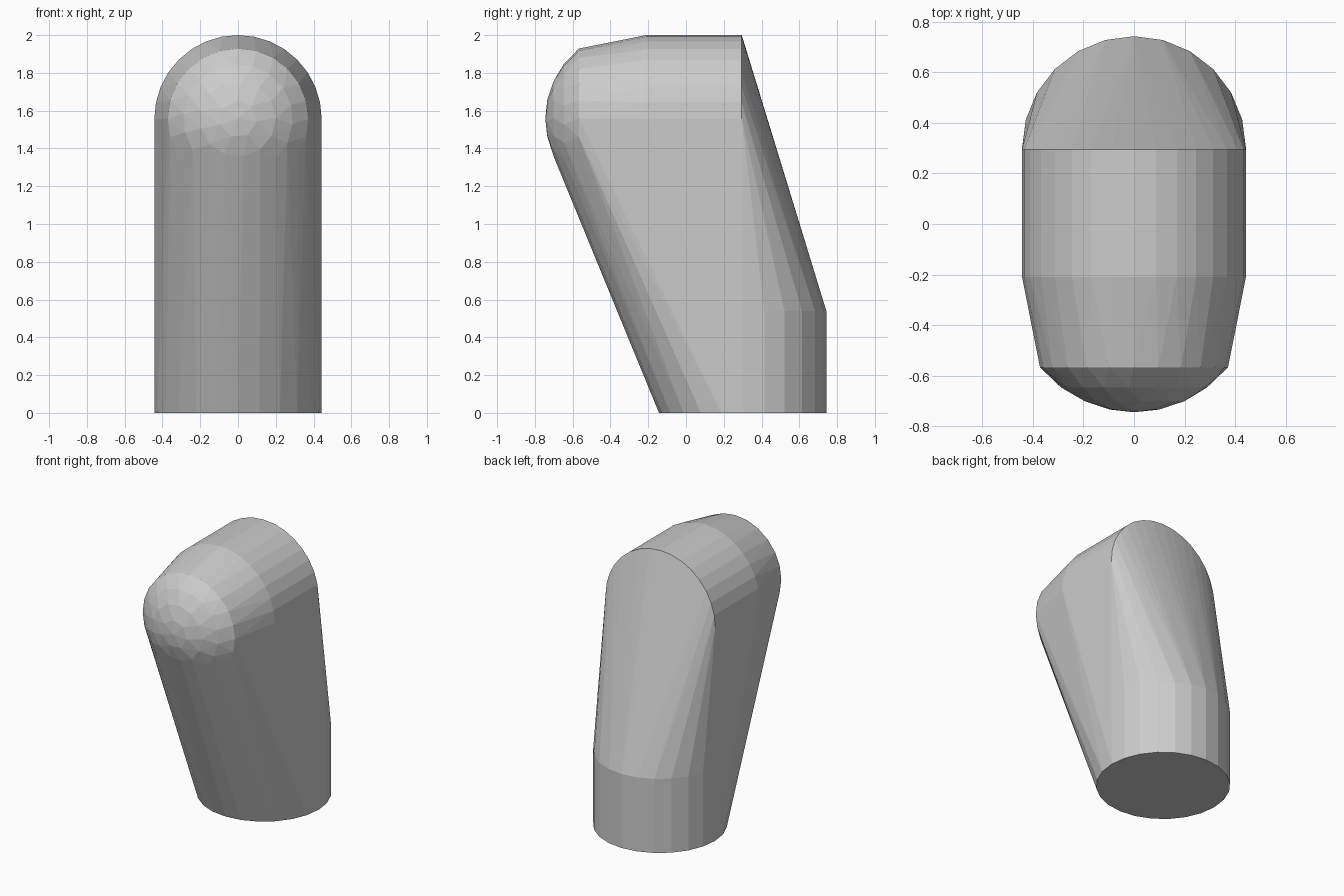
import bpy, bmesh
from math import sin, cos, pi, sqrt, radians

if "Cube" in bpy.data.objects:
    bpy.data.objects.remove(bpy.data.objects["Cube"])

R = 0.443          # main radius
ZC = 1.557         # height of the upper barrel axis
pts = []

# Round foot: full circle on the ground, back half repeated higher up
N = 24
for i in range(N):
    a = 2 * pi * i / N
    x, y = R * cos(a), 0.30 + R * sin(a)
    pts.append((x, y, 0.0))
    if sin(a) > 0.1:
        pts.append((x, y, 0.54))


# Arches of the upper barrel
def arch(y, r, n):
    for i in range(n + 1):
        a = pi * i / n
        pts.append((r * cos(a), y, ZC + r * sin(a)))


arch(0.295, R, 16)
arch(-0.21, R, 16)

# Domed front cap: rings of a shallow sphere
SR, SY = 0.478, -0.267
for k, (r, n) in enumerate([(0.372, 24), (0.29, 18), (0.20, 13), (0.10, 7), (0.0, 1)]):
    y = SY - sqrt(SR * SR - r * r)
    for i in range(n):
        a = 2 * pi * i / n + (0.25 * k if k else 0)
        pts.append((r * cos(a), y, ZC + r * sin(a)))

# Skin everything with one convex hull
bm = bmesh.new()
for p in pts:
    bm.verts.new(p)
res = bmesh.ops.convex_hull(bm, input=bm.verts)
loose = {g for g in res["geom_interior"] + res["geom_unused"]
         if isinstance(g, bmesh.types.BMVert)}
bmesh.ops.delete(bm, geom=list(loose), context='VERTS')
bmesh.ops.dissolve_limit(bm, angle_limit=radians(0.5), verts=bm.verts, edges=bm.edges)
bmesh.ops.recalc_face_normals(bm, faces=bm.faces)

mesh = bpy.data.meshes.new("leaning_rounded_body")
bm.to_mesh(mesh)
bm.free()
obj = bpy.data.objects.new("leaning_rounded_body", mesh)
bpy.context.collection.objects.link(obj)
